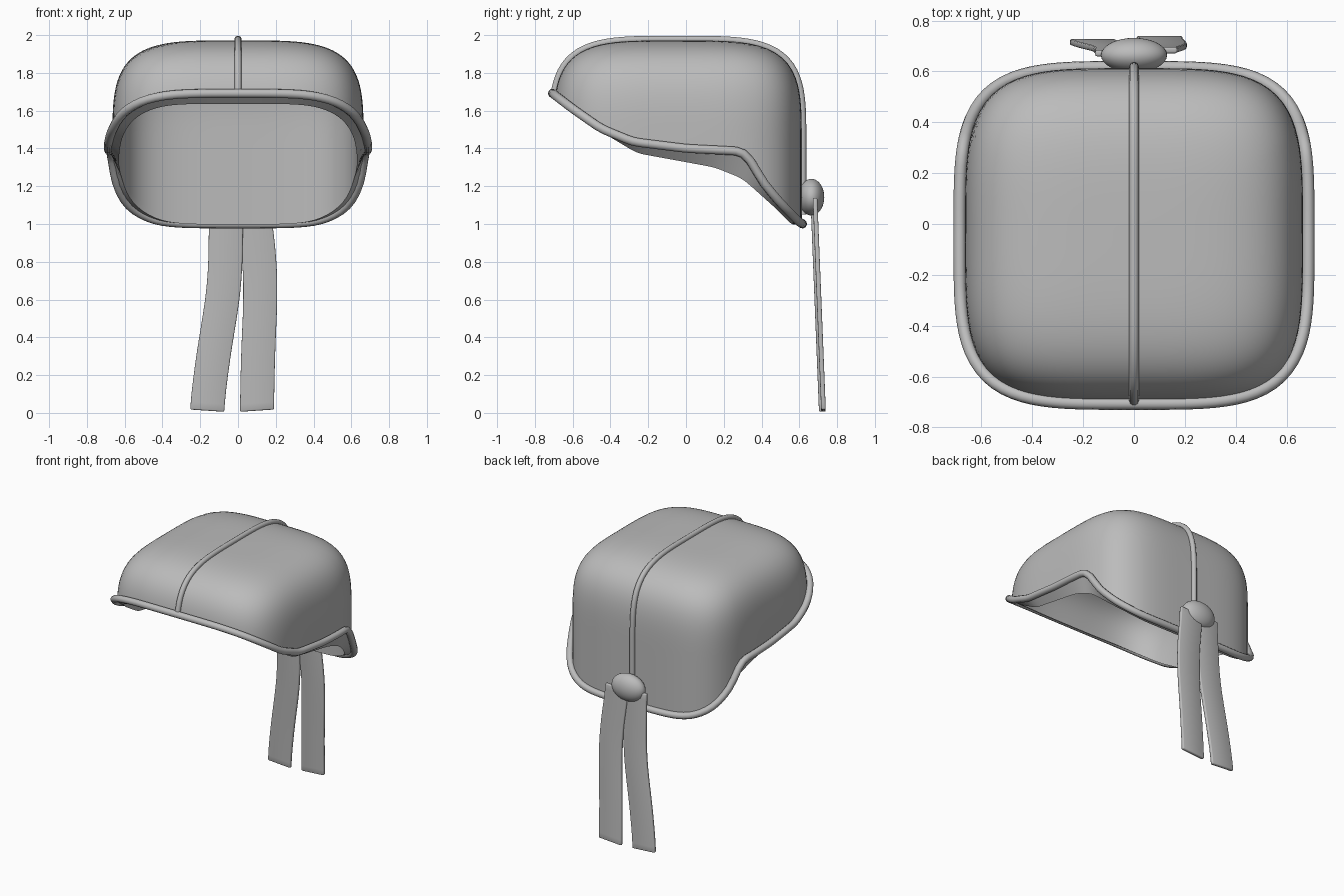
import bpy
import bmesh
from math import sin, cos, tan, atan, atan2, pi

if "Cube" in bpy.data.objects:
    bpy.data.objects.remove(bpy.data.objects["Cube"], do_unlink=True)

CY, BASE_Z = -0.045, 1.4

grey = bpy.data.materials.new("cloth_grey")
grey.use_nodes = True
grey.diffuse_color = (0.5, 0.5, 0.5, 1)
grey.node_tree.nodes["Principled BSDF"].inputs["Base Color"].default_value = (0.5, 0.5, 0.5, 1)


def add_object(name, mesh, angle=40):
    obj = bpy.data.objects.new(name, mesh)
    bpy.context.collection.objects.link(obj)
    mesh.materials.clear()
    mesh.materials.append(grey)
    bpy.ops.object.select_all(action='DESELECT')
    obj.select_set(True)
    bpy.context.view_layer.objects.active = obj
    bpy.ops.object.shade_smooth_by_angle(angle=angle * pi / 180)
    return obj


def linear(points, t):
    if t <= points[0][0]:
        return points[0][1]
    for (a, va), (b, vb) in zip(points, points[1:]):
        if t <= b:
            return va + (vb - va) * (t - a) / (b - a)
    return points[-1][1]


def smooth(points, t, w):
    """Piecewise curve with its corners rounded over a window."""
    return sum(linear(points, t + w * k / 3) for k in range(-3, 4)) / 7


def squircle(a):
    r = (cos(a) ** 4 + sin(a) ** 4) ** -0.25
    return r * cos(a), r * sin(a)


# Height of the brim and of the lining edge along the cap, front to back
BRIM = [(-0.73, 1.71), (-0.6, 1.61), (-0.45, 1.505), (-0.28, 1.435), (0, 1.40),
        (0.29, 1.385), (0.34, 1.345), (0.4, 1.23), (0.5, 1.11), (0.62, 0.99)]
LIP = [(-0.66, 1.645), (-0.45, 1.49), (-0.26, 1.375), (0.15, 1.30),
       (0.3, 1.24), (0.5, 1.06), (0.57, 0.985)]


def edge_ring(ax, ay, heights, n=128):
    ring = []
    for i in range(n):
        x, y = squircle(2 * pi * i / n)
        y = CY + ay * y
        ring.append((ax * x, y, smooth(heights, y, 0.03)))
    return ring


def dome_point(phi, height):
    """Horizontal scale and z of the dome; straight wall below the base."""
    if phi < 0:
        return 1, BASE_Z + height * tan(phi)
    s, h = squircle(phi)
    return s, BASE_Z + height * h


def start_angle(z, height):
    h = (z - BASE_Z) / height
    return atan(h) if h < 0 else atan2(h, (1 - h ** 4) ** 0.25)


def bridge(bm, low, high):
    n = len(low)
    for i in range(n):
        j = (i + 1) % n
        bm.faces.new((low[i], low[j], high[j], high[i]))


def dome(name, ax, ay, height, heights, inward=False, rows=36):
    bm = bmesh.new()
    base = edge_ring(ax, ay, heights)
    previous = None
    for k in range(rows):
        ring = []
        for x, y, z in base:
            p0 = start_angle(z, height)
            s, zz = dome_point(p0 + (pi / 2 - p0) * k / rows, height)
            ring.append(bm.verts.new((x * s, CY + (y - CY) * s, zz)))
        if previous:
            bridge(bm, previous, ring)
        previous = ring
    top = bm.verts.new((0, CY, BASE_Z + height))
    for i in range(len(ring)):
        bm.faces.new((ring[i], ring[(i + 1) % len(ring)], top))
    if inward:
        bmesh.ops.reverse_faces(bm, faces=bm.faces)
    mesh = bpy.data.meshes.new(name)
    bm.to_mesh(mesh)
    bm.free()
    return add_object(name, mesh)


def tube(name, points, radius, closed=False):
    curve = bpy.data.curves.new(name + "_path", 'CURVE')
    curve.dimensions = '3D'
    curve.bevel_depth = radius
    curve.bevel_resolution = 3
    curve.use_fill_caps = not closed
    spline = curve.splines.new('POLY')
    spline.points.add(len(points) - 1)
    for p, co in zip(spline.points, points):
        p.co = (*co, 1)
    spline.use_cyclic_u = closed
    path = bpy.data.objects.new(name + "_path", curve)
    bpy.context.collection.objects.link(path)
    bpy.context.view_layer.update()
    mesh = bpy.data.meshes.new_from_object(path.evaluated_get(bpy.context.evaluated_depsgraph_get()))
    bpy.data.objects.remove(path, do_unlink=True)
    mesh.name = name
    return add_object(name, mesh, 60)


# Crown and inner lining
dome("crown", 0.665, 0.658, 0.572, BRIM)
dome("lining", 0.63, 0.61, 0.53, LIP, inward=True)

# Underside strip joining the brim to the lining
bm = bmesh.new()
outer = [bm.verts.new(p) for p in edge_ring(0.686, 0.662, BRIM)]
inner = [bm.verts.new(p) for p in edge_ring(0.63, 0.61, LIP)]
bridge(bm, inner, outer)
lip_mesh = bpy.data.meshes.new("lip")
bm.to_mesh(lip_mesh)
bm.free()
add_object("lip", lip_mesh)

# Piping round the brim
tube("brim_piping", edge_ring(0.686, 0.662, BRIM), 0.024, closed=True)

# Piping over the middle of the crown, front to back
seam = []
front, back = start_angle(1.71, 0.578), start_angle(1.05, 0.578)
for k in range(65):
    phi = front + (pi - back - front) * k / 64
    side = -1 if phi <= pi / 2 else 1
    s, z = dome_point(min(phi, pi - phi), 0.578)
    seam.append((0, CY + side * 0.664 * s, z))
tube("crown_piping", seam, 0.019)

# Knot at the back
bm = bmesh.new()
bmesh.ops.create_uvsphere(bm, u_segments=32, v_segments=20, radius=1)
bmesh.ops.scale(bm, vec=(0.13, 0.068, 0.097), verts=bm.verts)
bmesh.ops.translate(bm, vec=(0, 0.664, 1.142), verts=bm.verts)
knot_mesh = bpy.data.meshes.new("knot")
bm.to_mesh(knot_mesh)
bm.free()
add_object("knot", knot_mesh)


# Two hanging ribbons
def ribbon(name, centres, tilt, y_shift, rows=28):
    bm = bmesh.new()
    previous = None
    for k in range(rows + 1):
        z = 1.12 * k / rows
        x = smooth(centres, z, 0.12)
        y = 0.722 - 0.04 * z + y_shift
        row = [bm.verts.new((x + 0.09 * e, y, z + 0.012 + tilt * e)) for e in (-1, 0, 1)]
        if previous:
            for i in range(2):
                bm.faces.new((previous[i], previous[i + 1], row[i + 1], row[i]))
        previous = row
    mesh = bpy.data.meshes.new(name)
    bm.to_mesh(mesh)
    bm.free()
    obj = add_object(name, mesh)
    solid = obj.modifiers.new("thickness", 'SOLIDIFY')
    solid.thickness, solid.offset = 0.024, 0
    bevel = obj.modifiers.new("soft_edges", 'BEVEL')
    bevel.width, bevel.segments = 0.007, 2


ribbon("right_ribbon", [(0, -0.167), (0.3, -0.13), (0.5, -0.095), (0.7, -0.068), (1.12, -0.062)], -0.006, -0.006)
ribbon("left_ribbon", [(0, 0.1), (0.3, 0.106), (0.6, 0.12), (0.8, 0.115), (1.12, 0.075)], 0.006, 0.006)
